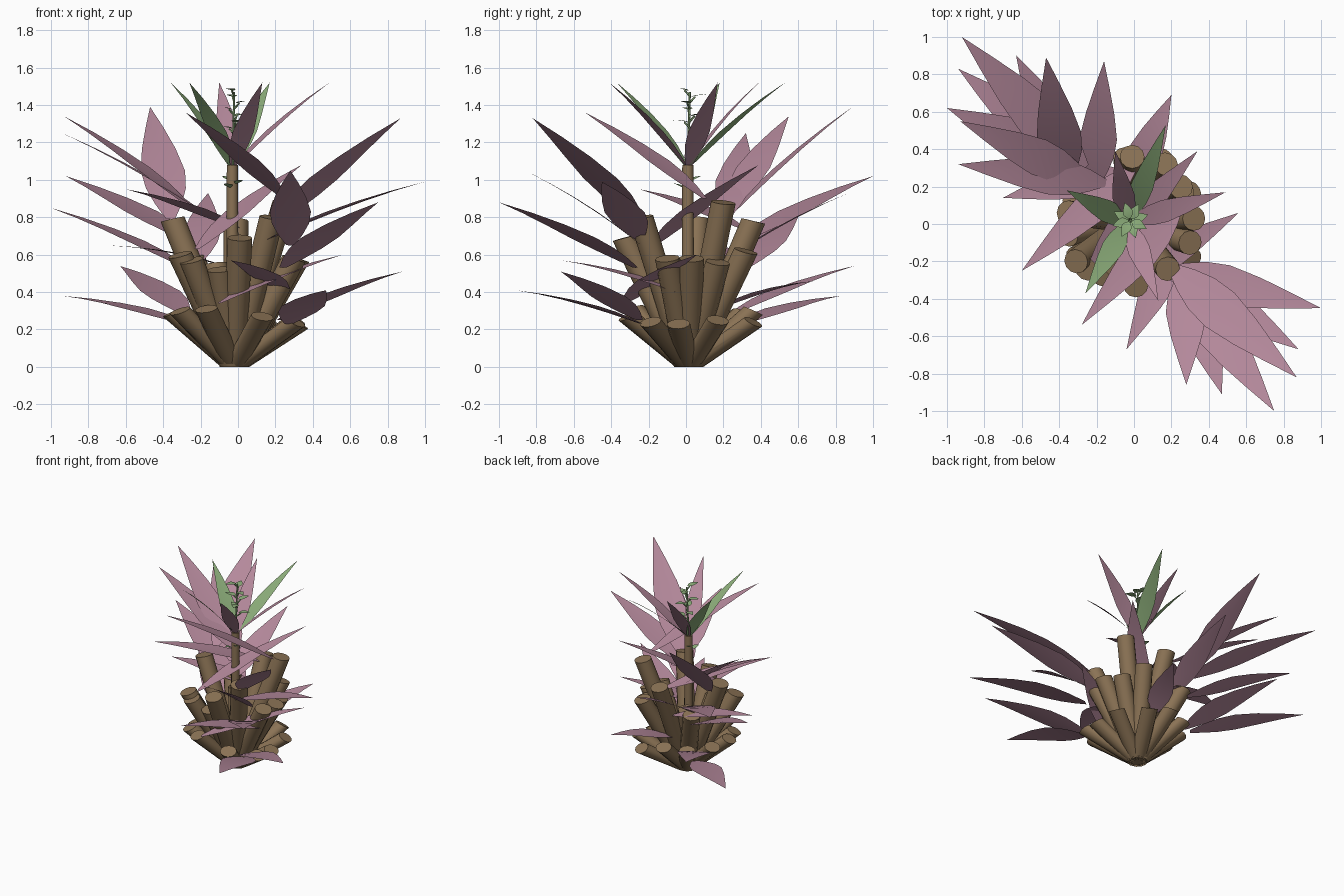
import bpy, bmesh, math
from mathutils import Vector

if "Cube" in bpy.data.objects:
    bpy.data.objects.remove(bpy.data.objects["Cube"])


def material(name, rgb):
    m = bpy.data.materials.new(name)
    m.diffuse_color = (*rgb, 1)
    m.use_nodes = True
    m.node_tree.nodes["Principled BSDF"].inputs["Base Color"].default_value = m.diffuse_color
    return m


BROWN = material("bark brown", (0.258, 0.171, 0.091))
MAUVE = material("mauve leaf", (0.46, 0.25, 0.33))
GREEN = material("green leaf", (0.27, 0.43, 0.20))
ROOT = Vector((-0.02, 0.015, 0))
CROWN = Vector((-0.03, 0.01, 1.06))


def finish(name, bm, mat):
    me = bpy.data.meshes.new(name)
    bm.to_mesh(me)
    bm.free()
    me.materials.append(mat)
    ob = bpy.data.objects.new(name, me)
    bpy.context.collection.objects.link(ob)
    for p in me.polygons:
        p.use_smooth = True
    me.set_sharp_from_angle(angle=math.radians(40))
    return ob


def rod(name, a, b, r1, r2, mat, sides=12, squash=1.0):
    """Capped stick between two points; squash < 1 levels its slanted ends"""
    a, b = Vector(a), Vector(b)
    a.z /= squash
    b.z /= squash
    d = b - a
    bm = bmesh.new()
    bmesh.ops.create_cone(bm, cap_ends=True, segments=sides, radius1=r1,
                          radius2=r2, depth=d.length)
    q = Vector((0, 0, 1)).rotation_difference(d.normalized())
    for v in bm.verts:
        v.co = q @ v.co + (a + b) / 2
        v.co.z *= squash
    # trim whatever would poke below the ground
    bmesh.ops.bisect_plane(bm, geom=bm.verts[:] + bm.edges[:] + bm.faces[:],
                           plane_co=(0, 0, 0), plane_no=(0, 0, -1), clear_outer=True)
    return finish(name, bm, mat)


def leaf(name, base, tip, width, mat, arch=0.02, fold=0.04):
    """Pointed blade with a shallow centre fold"""
    base, tip = Vector(base), Vector(tip)
    d = tip - base
    side = d.cross(Vector((0, 0, 1))).normalized()
    up = side.cross(d).normalized()
    bm = bmesh.new()
    rows = []
    for t, w in ((0, .2), (.12, .6), (.25, .9), (.4, 1), (.6, .76), (.8, .4)):
        c = base + d * t + up * (arch * 4 * t * (1 - t))
        h = width * w / 2
        rows.append([bm.verts.new(c + side * (h * s) + up * (fold * h * abs(s)))
                     for s in (-1, 0, 1)])
    end = bm.verts.new(tip)
    for p, q in zip(rows, rows[1:]):
        for i in (0, 1):
            bm.faces.new((p[i], p[i + 1], q[i + 1], q[i]))
    for i in (0, 1):
        bm.faces.new((rows[-1][i], rows[-1][i + 1], end))
    return finish(name, bm, mat)


# Tall and middle stumps, given by their top ends
STUMPS = ((-.35, .06, .79), (.25, .20, .88), (-.01, .36, .78), (.18, -.24, .80),
          (.01, -.33, .69), (-.31, -.20, .60), (-.25, -.24, .57), (.32, .03, .58),
          (.30, -.10, .58), (.17, .32, .62), (-.10, -.22, .52), (-.24, .27, .58),
          (.26, .17, .56), (-.12, .16, .55))
for i, top in enumerate(STUMPS):
    rod(f"stump_{i}", ROOT + Vector((top[0], top[1], 0)) * .03, top, .064, .066, BROWN,
        squash=.75)

# Short, strongly splayed stumps around the foot
SHORT = ((-.17, -.28, .31), (.13, -.31, .27), (.31, -.19, .24), (.33, -.04, .23),
         (.31, .17, .25), (.15, .36, .24), (-.05, .36, .30), (-.22, .30, .29),
         (-.33, .13, .29), (-.35, -.06, .29), (-.31, -.18, .30))
for i, top in enumerate(SHORT):
    rod(f"short_stump_{i}", ROOT, top, .058, .062, BROWN, squash=.62)

# Central stem
rod("central_stem", (-.03, .01, 0), (-.03, .01, 1.08), .034, .030, BROWN)

# Large leaves: base, tip, width
BACK_LEAVES = (((-.36, .22, .79), (-.47, .89, 1.39), .24),
               ((-.25, .24, .85), (-.93, .55, 1.34), .20),
               ((-.15, .22, .80), (-.94, .32, 1.25), .20),
               ((-.26, .30, .67), (-.92, 1.0, 1.02), .24),
               ((-.26, .30, .52), (-1.0, .62, .85), .24),
               ((-.29, .30, .23), (-.94, .83, .38), .22),
               ((-.28, .24, .28), (-.63, .90, .54), .24),
               ((-.21, .20, .56), (-.16, .87, .93), .20))
FRONT_LEAVES = (((.16, -.25, .68), (1.0, -.45, .99), .22),
                ((.20, -.23, .76), (.87, -.82, 1.33), .24),
                ((.24, -.27, .53), (.75, -1.0, .88), .24),
                ((.22, -.25, .25), (.88, -.67, .51), .22),
                ((.28, -.24, .65), (.28, -.86, 1.05), .22),
                ((.27, -.24, .23), (.47, -.91, .41), .24))
for group, leaves in (("back_leaf", BACK_LEAVES), ("front_leaf", FRONT_LEAVES)):
    for i, (b, t, w) in enumerate(leaves):
        leaf(f"{group}_{i}", b, t, w, MAUVE)

# Leaves crossing between the stumps
CROSS_LEAVES = (((.25, .10, .90), (-.28, -.54, 1.36)),
                ((-.10, -.33, .34), (.56, .06, .60)),
                ((.0, .30, .74), (-.60, -.25, .95)),
                ((.26, -.05, .40), (-.04, -.67, .57)),
                ((-.08, .28, .54), (-.70, .14, .65)),
                ((-.22, -.20, .63), (.34, .39, 1.08)),
                ((-.02, .20, .32), (.20, .69, .46)))
for i, (b, t) in enumerate(CROSS_LEAVES):
    leaf(f"cross_leaf_{i}", b, t, .18, MAUVE)

# Crown of alternating leaves on the stem
for i, (x, y) in enumerate(((.17, .53), (-.26, -.37), (-.36, .18))):
    leaf(f"green_crown_leaf_{i}", CROWN, (x, y, 1.52), .12, GREEN)
for i, (x, y) in enumerate(((.49, .17), (.13, -.41), (-.10, .39))):
    leaf(f"mauve_crown_leaf_{i}", CROWN, (x, y, 1.52), .12, MAUVE)

# Thin sprout with twigs and a rosette of leaflets
rod("sprout", CROWN, (-.02, .02, 1.47), .008, .006, GREEN, 6)
for i in range(8):
    a = i * math.radians(135) + .3
    out = Vector((math.cos(a), math.sin(a), 0))
    z = 1.24 + .034 * i
    joint = Vector((-.02, .02, z)) + out * .03
    rod(f"twig_{i}", (-.02, .02, z - .03), joint, .006, .005, GREEN, 6)
    leaf(f"leaflet_{i}", joint - out * .02, joint + out * .07 + Vector((0, 0, .01)),
         .055, GREEN, .005)

# Small buds lower on the stem
for i, (a, z) in enumerate(((-.9, .98), (2.2, 1.0), (-2.0, .96))):
    out = Vector((math.cos(a), math.sin(a), 0))
    p = Vector((-.03, .01, z)) + out * .03
    leaf(f"stem_leaflet_{i}", p, p + out * .06 + Vector((0, 0, .02)), .05, GREEN, .005)
